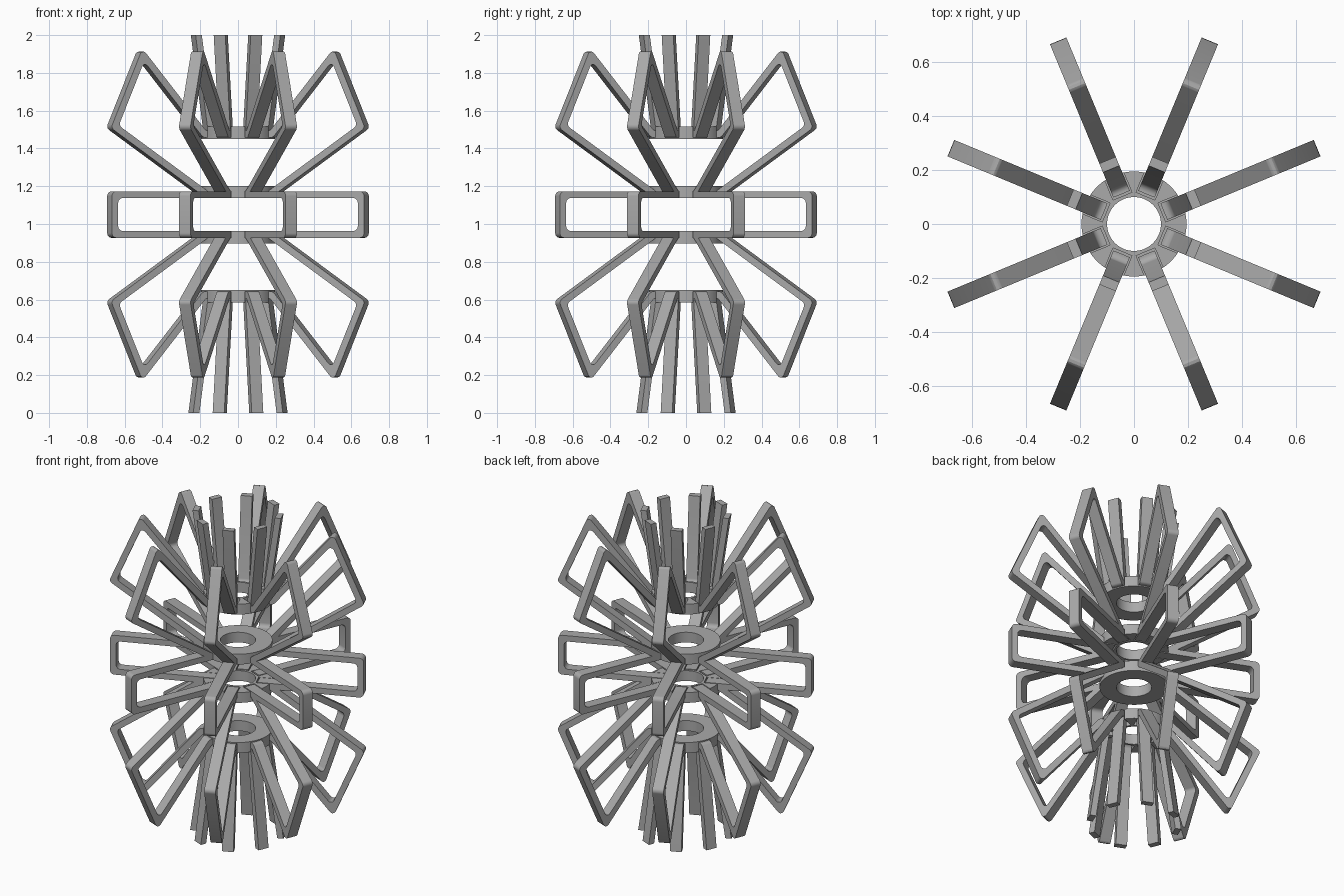
import bpy, bmesh, math
from mathutils import Vector, Matrix

if "Cube" in bpy.data.objects:
    bpy.data.objects.remove(bpy.data.objects["Cube"], do_unlink=True)

MID = 1.05       # height of the symmetry plane
THICK = 0.036    # strut thickness
WIDTH = 0.066    # strut width
ARMS = 8

grey = bpy.data.materials.new("plain_grey")
grey.use_nodes = True
grey.diffuse_color = (0.4, 0.4, 0.4, 1)
grey.node_tree.nodes["Principled BSDF"].inputs["Base Color"].default_value = grey.diffuse_color


def finish(bm, name):
    bmesh.ops.recalc_face_normals(bm, faces=bm.faces)
    mesh = bpy.data.meshes.new(name)
    bm.to_mesh(mesh)
    bm.free()
    mesh.materials.append(grey)
    ob = bpy.data.objects.new(name, mesh)
    bpy.context.collection.objects.link(ob)
    return ob


def smooth(ob):
    bpy.ops.object.select_all(action='DESELECT')
    ob.select_set(True)
    bpy.context.view_layer.objects.active = ob
    bpy.ops.object.shade_smooth_by_angle(angle=math.radians(30))


def offset(path, d):
    """Shift a polyline sideways by d, with mitred corners."""
    dirs = [(b - a).normalized() for a, b in zip(path, path[1:])]
    out = []
    for i, p in enumerate(path):
        a, b = dirs[max(i - 1, 0)], dirs[min(i, len(dirs) - 1)]
        na, nb = Vector((-a.y, a.x)), Vector((-b.y, b.x))
        m = (na + nb).normalized()
        out.append(p + m * d / m.dot(na))
    return out


def fillet(path, radius=0.025, steps=5):
    """Round the inner corners of a polyline."""
    out = [path[0]]
    for a, p, b in zip(path, path[1:], path[2:]):
        u, v = (a - p).normalized(), (b - p).normalized()
        half = u.angle(v) / 2
        cut = min(radius / math.tan(half), 0.03)
        s, e = p + u * cut, p + v * cut
        c = p + (u + v).normalized() * cut / math.cos(half)
        r = (s - c).length
        for k in range(steps + 1):
            out.append(c + (s.lerp(e, k / steps) - c).normalized() * r)
    return out + [path[-1]]


def struts(name, points, flip=False):
    """Bent flat bar in the radial plane, repeated around the axis."""
    path = [Vector(p) for p in points]
    sides = [fillet(offset(path, s * THICK / 2)) for s in (1, -1)]
    bm = bmesh.new()
    for k in range(ARMS):
        turn = Matrix.Rotation(math.tau * (k + 0.5) / ARMS, 3, 'Z')
        rows = []
        for l, r in zip(*sides):
            row = []
            for p, y in ((l, -1), (l, 1), (r, 1), (r, -1)):
                z = 2 * MID - p.y if flip else p.y
                z = min(max(z, 0), 2)
                row.append(bm.verts.new(turn @ Vector((p.x, y * WIDTH / 2, z))))
            rows.append(row)
        for a, b in zip(rows, rows[1:]):
            for i in range(4):
                j = (i + 1) % 4
                bm.faces.new((a[i], a[j], b[j], b[i]))
        bm.faces.new(rows[0])
        bm.faces.new(rows[-1])
    smooth(finish(bm, name))


def hub(name, low, high, slot_low, slot_high, flip=False):
    """Flat ring with open pockets for the strut roots."""
    def height(z):
        return 2 * MID - z if flip else z
    bm = bmesh.new()
    n = 64
    loops = [[bm.verts.new((r * math.cos(math.tau * k / n), r * math.sin(math.tau * k / n), height(z)))
              for k in range(n)] for r, z in ((0.1, low), (0.195, low), (0.195, high), (0.1, high))]
    for i in range(4):
        a, b = loops[i], loops[(i + 1) % 4]
        for k in range(n):
            j = (k + 1) % n
            bm.faces.new((a[k], a[j], b[j], b[k]))
    ring = finish(bm, name)

    # pocket cutter, removed once used
    bm = bmesh.new()
    zc = (height(slot_low) + height(slot_high)) / 2
    for k in range(ARMS):
        place = (Matrix.Rotation(math.tau * (k + 0.5) / ARMS, 4, 'Z')
                 @ Matrix.Translation((0.165, 0, zc))
                 @ Matrix.Diagonal((0.106, WIDTH + 0.01, slot_high - slot_low, 1)))
        bmesh.ops.create_cube(bm, size=1, matrix=place)
    cutter = finish(bm, name + "_cutter")
    cutter.hide_render = True
    mod = ring.modifiers.new("pockets", 'BOOLEAN')
    mod.operation, mod.solver, mod.object = 'DIFFERENCE', 'EXACT', cutter
    bpy.context.view_layer.objects.active = ring
    bpy.ops.object.modifier_apply(modifier=mod.name)
    bpy.data.objects.remove(cutter, do_unlink=True)
    smooth(ring)


ROOT, INNER_Z, OUTER_Z = 0.12, 1.155, 1.476

# Level middle frames
struts("middle_frames", [(ROOT, INNER_Z), (0.718, INNER_Z),
                         (0.718, 2 * MID - INNER_Z), (ROOT, 2 * MID - INNER_Z)])

# Mirrored upper and lower halves
for side, flip, end in (("upper", False, 2.003), ("lower", True, 2.103)):
    struts(side + "_loops", [(ROOT, INNER_Z), (0.19, INNER_Z), (0.719, 1.515),
                             (0.556, 1.895), (0.205, OUTER_Z), (ROOT, OUTER_Z)], flip)
    struts(side + "_end_bars", [(ROOT, OUTER_Z), (0.165, OUTER_Z),
                                (0.165 + 0.14 * (end - OUTER_Z), end)], flip)
    hub(side + "_inner_hub", 1.138, 1.202, 1.1, 1.174, flip)
    hub(side + "_outer_hub", 1.45, 1.515, 1.457, 1.55, flip)
